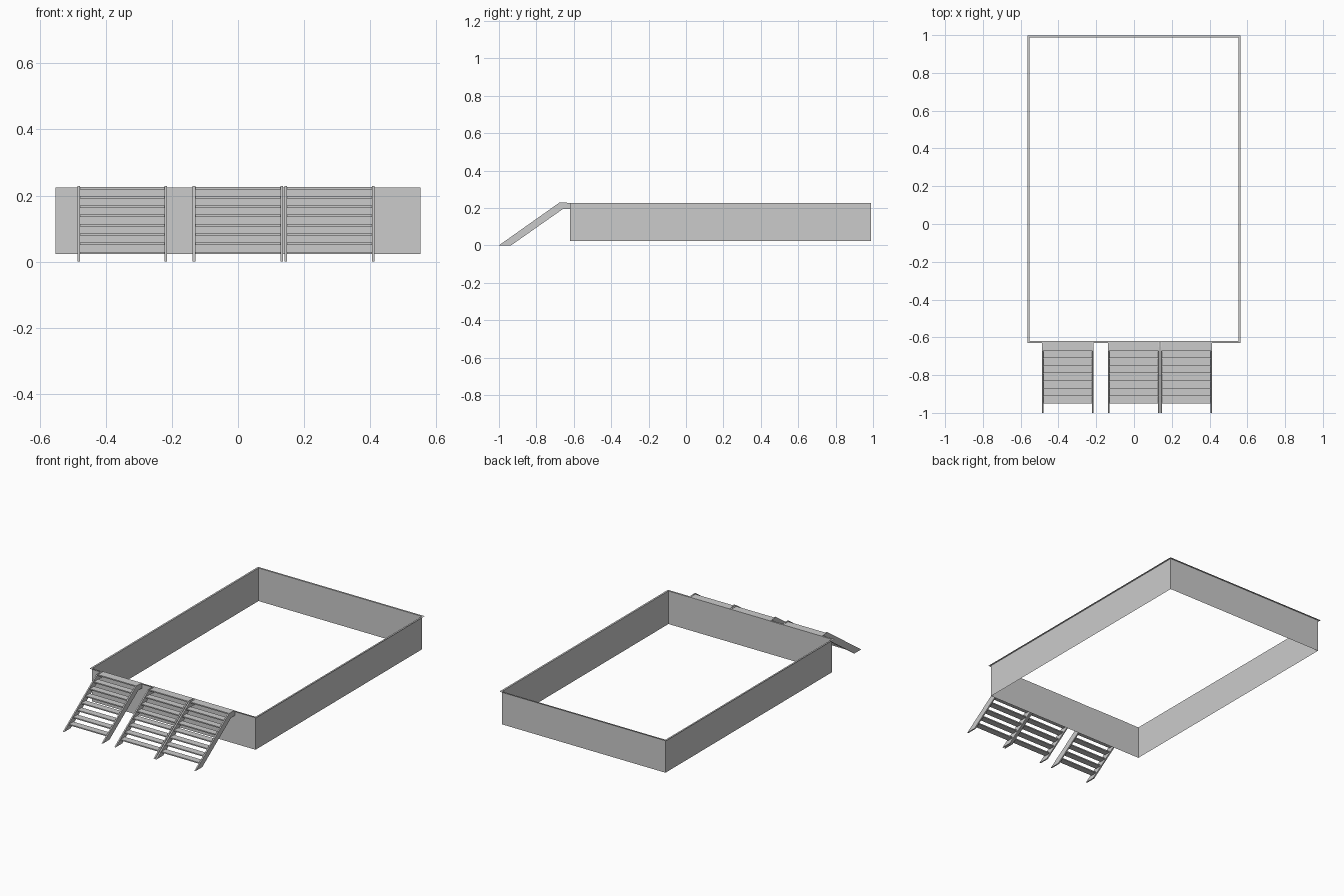
import bpy
import bmesh

cube = bpy.data.objects.get("Cube")
if cube:
    bpy.data.objects.remove(cube, do_unlink=True)

grey = bpy.data.materials.new("plain_grey")
grey.use_nodes = True
grey.diffuse_color = (0.6, 0.6, 0.6, 1)
bsdf = next(n for n in grey.node_tree.nodes if n.type == 'BSDF_PRINCIPLED')
bsdf.inputs["Base Color"].default_value = grey.diffuse_color
bsdf.inputs["Roughness"].default_value = 0.8


def finish(bm, name, recalc=True):
    if recalc:
        bmesh.ops.recalc_face_normals(bm, faces=bm.faces)
    mesh = bpy.data.meshes.new(name)
    bm.to_mesh(mesh)
    bm.free()
    mesh.materials.append(grey)
    obj = bpy.data.objects.new(name, mesh)
    bpy.context.collection.objects.link(obj)
    return obj


def add_prism(bm, profile, x0, x1):
    """Extrude a (y, z) profile along x."""
    face = bm.faces.new([bm.verts.new((x0, y, z)) for y, z in profile])
    out = bmesh.ops.extrude_face_region(bm, geom=[face])
    verts = [v for v in out["geom"] if isinstance(v, bmesh.types.BMVert)]
    bmesh.ops.translate(bm, verts=verts, vec=(x1 - x0, 0, 0))


# Thin perimeter wall with a flat lip turned outwards along its top
HALF_W, FRONT, BACK = 0.553, -0.62, 0.988
BOTTOM, TOP, LIP = 0.023, 0.225, 0.01


def ring(bm, grow, z):
    w, f, b = HALF_W + grow, FRONT - grow, BACK + grow
    return [bm.verts.new((x, y, z)) for x, y in ((-w, f), (w, f), (w, b), (-w, b))]


bm = bmesh.new()
loops = [ring(bm, 0, BOTTOM), ring(bm, 0, TOP), ring(bm, LIP + 0.001, TOP)]
for low, high in zip(loops, loops[1:]):
    for i in range(4):
        j = (i + 1) % 4
        if high is loops[2]:
            bm.faces.new((low[j], low[i], high[i], high[j])[::-1])
        else:
            bm.faces.new((low[i], low[j], high[j], high[i]))
finish(bm, "perimeter_wall", recalc=False)

# Three open-riser stairs leading up to the front wall
STRINGER = [(-1.0, 0), (-0.935, 0), (-0.657, 0.195), (FRONT, 0.195),
            (FRONT, 0.226), (-0.65, 0.229), (-0.676, 0.229)]
THICK, STEPS, RUN, RISE = 0.008, 8, 0.04, 0.028

for side, left, right in (("right", -0.486, -0.215),
                          ("middle", -0.137, 0.136),
                          ("left", 0.140, 0.413)):
    # Sloping side boards
    bm = bmesh.new()
    add_prism(bm, STRINGER, left, left + THICK)
    add_prism(bm, STRINGER, right - THICK, right)
    finish(bm, side + "_stair_stringers")

    # Treads, the top one forming a small landing
    bm = bmesh.new()
    for i in range(STEPS):
        nose = -0.67 - RUN * i
        back = FRONT if i == 0 else nose + RUN
        top = 0.226 - RISE * i
        low = top - 0.007
        add_prism(bm, [(nose, low), (back, low), (back, top), (nose, top)],
                  left + THICK, right - THICK)
    finish(bm, side + "_stair_treads")
